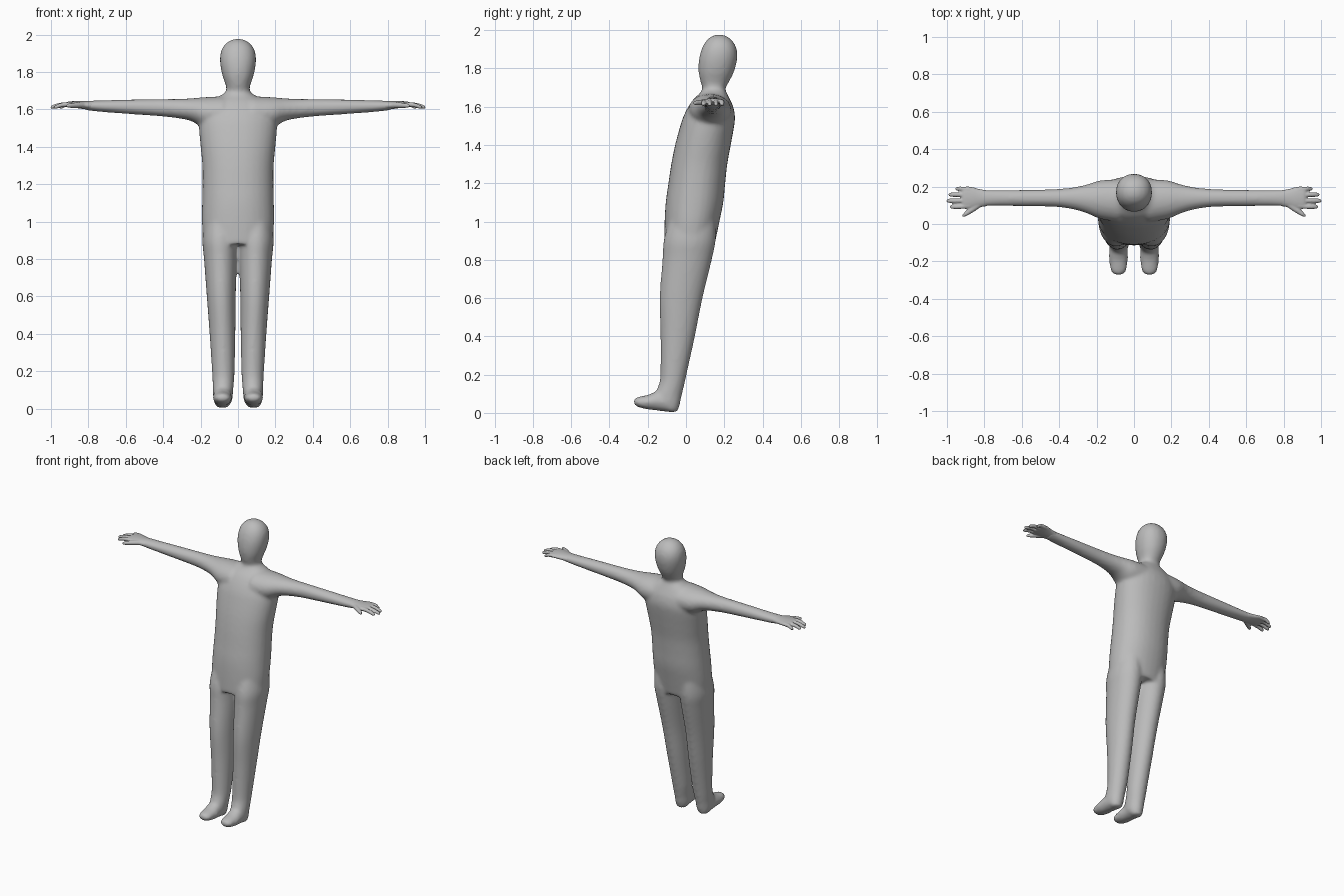
import bpy, bmesh, math
from mathutils import Vector

STEPS, SIDES = 5, 32

grey = bpy.data.materials.new("plain grey")
grey.diffuse_color = (0.5, 0.5, 0.5, 1)


def spline(rows):
    """Catmull-Rom interpolation of section rows."""
    pts = [Vector(r) for r in rows]
    out = []
    for i in range(len(pts) - 1):
        p0, p1, p2 = pts[max(i - 1, 0)], pts[i], pts[i + 1]
        p3 = pts[min(i + 2, len(pts) - 1)]
        for s in range(STEPS):
            t = s / STEPS
            out.append(0.5 * (2 * p1 + (p2 - p0) * t + (2 * p0 - 5 * p1 + 4 * p2 - p3) * t * t
                              + (3 * p1 - p0 - 3 * p2 + p3) * t ** 3))
    return out + [pts[-1]]


def loft(bm, axis, rows, side=1, power=2.0):
    """Skin rounded sections (position, centre a, centre b, radius a, radius b) along an axis."""
    order = {"x": (0, 1, 2), "y": (1, 0, 2), "z": (2, 0, 1)}[axis]
    rings = []
    for pos, ca, cb, ra, rb in spline(rows):
        ring = []
        for k in range(SIDES):
            ang = 2 * math.pi * k / SIDES
            c, s = math.cos(ang), math.sin(ang)
            co = [0, 0, 0]
            co[order[0]] = pos
            co[order[1]] = ca + ra * math.copysign(abs(c) ** (2 / power), c)
            co[order[2]] = cb + rb * math.copysign(abs(s) ** (2 / power), s)
            co[0] *= side
            ring.append(bm.verts.new(co))
        rings.append(ring)
    for a, b in zip(rings, rings[1:]):
        for k in range(SIDES):
            j = (k + 1) % SIDES
            bm.faces.new((a[k], a[j], b[j], b[k]))
    bm.faces.new(rings[0])
    bm.faces.new(rings[-1])


def finish(bm, name, voxel, smooth):
    """Fuse the lofts into one soft skin."""
    bmesh.ops.recalc_face_normals(bm, faces=bm.faces)
    me = bpy.data.meshes.new(name)
    bm.to_mesh(me)
    bm.free()
    me.materials.append(grey)
    ob = bpy.data.objects.new(name, me)
    bpy.context.collection.objects.link(ob)
    m = ob.modifiers.new("fuse", "REMESH")
    m.mode, m.voxel_size, m.use_smooth_shade = "VOXEL", voxel, True
    m = ob.modifiers.new("soften", "SMOOTH")
    m.factor, m.iterations = 0.5, smooth
    return ob


# Leaning trunk, neck and head: z, front y, back y, half width
trunk = [(0.88, -0.115, 0.150, 0.186), (1.0, -0.112, 0.175, 0.193), (1.1, -0.106, 0.195, 0.192),
         (1.2, -0.092, 0.205, 0.190), (1.3, -0.077, 0.216, 0.191), (1.4, -0.057, 0.234, 0.200),
         (1.5, -0.030, 0.252, 0.209), (1.55, -0.013, 0.256, 0.205), (1.6, 0.012, 0.247, 0.185),
         (1.64, 0.040, 0.229, 0.150), (1.67, 0.072, 0.214, 0.100), (1.695, 0.086, 0.206, 0.064),
         (1.73, 0.076, 0.225, 0.066), (1.78, 0.066, 0.250, 0.083), (1.84, 0.067, 0.266, 0.095),
         (1.89, 0.078, 0.267, 0.095), (1.93, 0.096, 0.253, 0.082), (1.96, 0.122, 0.226, 0.055),
         (1.977, 0.155, 0.190, 0.018)]
bm = bmesh.new()
loft(bm, "z", [(z, 0, (f + b) / 2, w, (b - f) / 2) for z, f, b, w in trunk], power=2.15)

# Legs: z, front y, back y, inner x, outer x
leg = [(1.0, -0.09, 0.155, 0.01, 0.18), (0.9, -0.117, 0.155, 0.0, 0.191), (0.8, -0.123, 0.135, 0.005, 0.182),
       (0.6, -0.138, 0.087, 0.012, 0.167), (0.4, -0.133, 0.047, 0.014, 0.152), (0.2, -0.134, 0.003, 0.018, 0.139),
       (0.14, -0.145, -0.010, 0.022, 0.136), (0.09, -0.165, -0.022, 0.026, 0.134),
       (0.04, -0.150, -0.033, 0.032, 0.130), (0.004, -0.090, -0.046, 0.055, 0.112)]
# Feet: y, centre x, centre z, half width, half height
foot = [(-0.045, 0.083, 0.042, 0.030, 0.032), (-0.09, 0.083, 0.052, 0.047, 0.047),
        (-0.15, 0.083, 0.062, 0.050, 0.050), (-0.20, 0.083, 0.056, 0.050, 0.038),
        (-0.25, 0.083, 0.057, 0.041, 0.027), (-0.274, 0.083, 0.058, 0.020, 0.013)]
# Arms: x, centre y, centre z, half depth, half height
arm = [(0.08, 0.125, 1.580, 0.115, 0.090), (0.18, 0.130, 1.583, 0.103, 0.082), (0.25, 0.134, 1.598, 0.078, 0.061),
       (0.32, 0.137, 1.604, 0.060, 0.052), (0.42, 0.139, 1.609, 0.048, 0.046), (0.6, 0.139, 1.614, 0.044, 0.038),
       (0.75, 0.139, 1.618, 0.043, 0.030), (0.83, 0.138, 1.622, 0.046, 0.023)]
for side in (1, -1):
    loft(bm, "z", [(z, (i + o) / 2, (f + b) / 2, (o - i) / 2, (b - f) / 2) for z, f, b, i, o in leg], side)
    loft(bm, "y", foot, side)
    loft(bm, "x", arm, side)
finish(bm, "body", 0.011, 8)

# Hands: palm, four fingers and a thumb
bm = bmesh.new()
loft(bm, "x", [(0.78, 0.138, 1.620, 0.041, 0.025), (0.83, 0.138, 1.623, 0.050, 0.021),
               (0.87, 0.139, 1.626, 0.060, 0.018), (0.905, 0.140, 1.627, 0.060, 0.015),
               (0.92, 0.140, 1.626, 0.050, 0.010)])
for y, tip in ((0.188, 0.955), (0.157, 0.992), (0.124, 1.003), (0.092, 0.985)):
    mid = (0.89 + tip) / 2
    base_y = 0.14 + (y - 0.14) * 0.9
    loft(bm, "x", [(0.88, base_y, 1.627, 0.013, 0.013), (mid, y, 1.624, 0.012, 0.012),
                   (tip - 0.012, y, 1.613, 0.011, 0.010), (tip, y, 1.611, 0.004, 0.004)])
loft(bm, "x", [(0.82, 0.112, 1.622, 0.022, 0.016), (0.86, 0.083, 1.622, 0.020, 0.015),
               (0.90, 0.055, 1.620, 0.014, 0.012), (0.918, 0.043, 1.618, 0.006, 0.006)])
hands = finish(bm, "hands", 0.005, 3)
hands.modifiers.new("both sides", "MIRROR").use_mirror_merge = False
